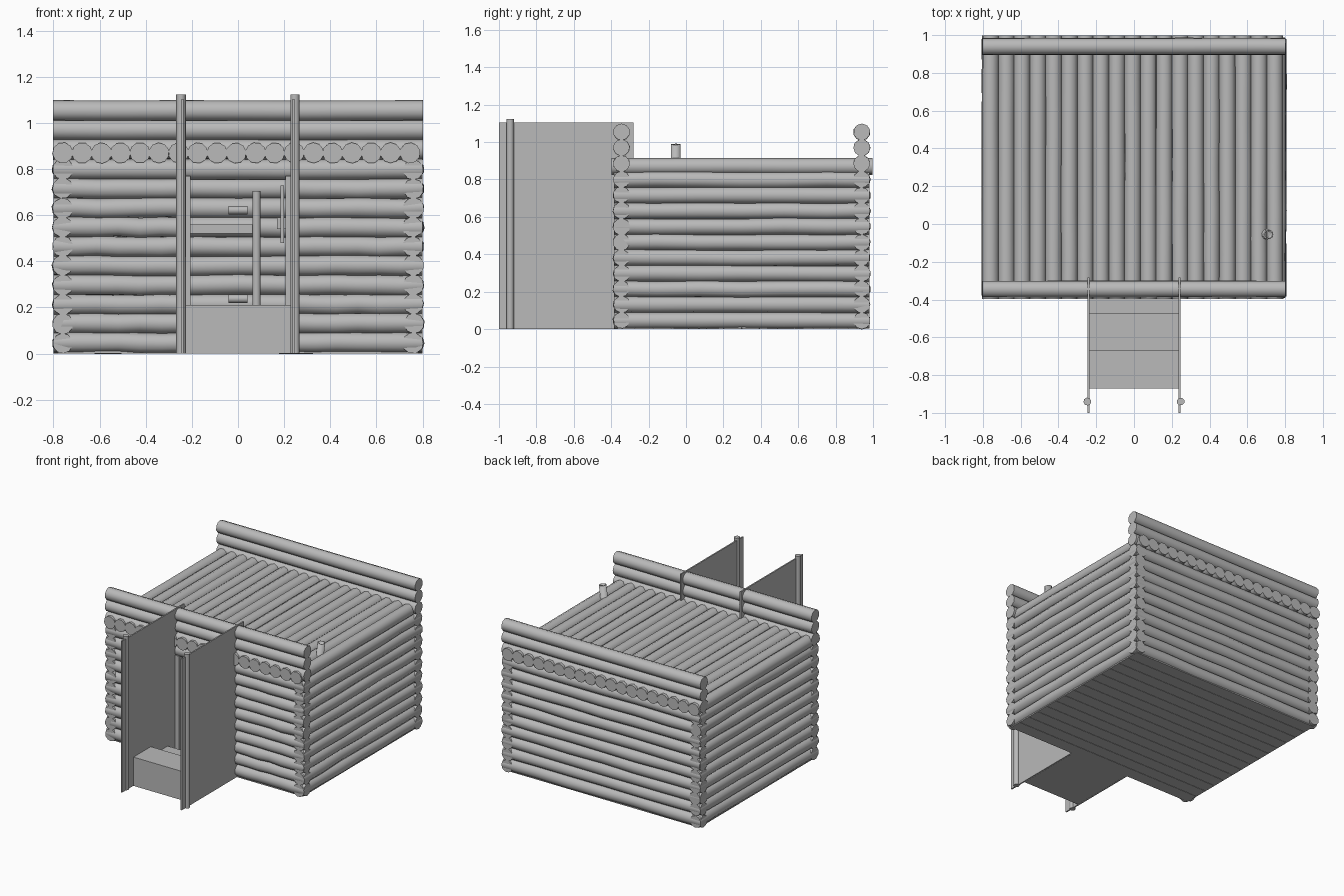
import bpy
import bmesh
import math
import random
from mathutils import Vector

random.seed(4)
cube = bpy.data.objects.get("Cube")
if cube:
    bpy.data.objects.remove(cube, do_unlink=True)

GREY = (0.487, 0.487, 0.487, 1)
grey = bpy.data.materials.new("plain grey")
grey.use_nodes = True
grey.diffuse_color = GREY
grey.node_tree.nodes["Principled BSDF"].inputs["Base Color"].default_value = GREY


def finish(name, bm):
    bmesh.ops.recalc_face_normals(bm, faces=bm.faces[:])
    mesh = bpy.data.meshes.new(name)
    bm.to_mesh(mesh)
    bm.free()
    mesh.materials.append(grey)
    obj = bpy.data.objects.new(name, mesh)
    bpy.context.collection.objects.link(obj)
    bpy.ops.object.select_all(action="DESELECT")
    obj.select_set(True)
    bpy.context.view_layer.objects.active = obj
    bpy.ops.object.shade_smooth_by_angle(angle=math.radians(46))
    return obj


def add_log(bm, start, end, radius, sides=10, wobble=0.003, rings=7):
    """Round log between two points with a slightly uneven trunk."""
    start, end = Vector(start), Vector(end)
    axis = (end - start).normalized()
    u = axis.orthogonal().normalized()
    v = axis.cross(u)
    turn = random.random()
    loops = []
    for i in range(rings):
        shift = u * random.uniform(-wobble, wobble) + v * random.uniform(-wobble, wobble)
        centre = start.lerp(end, i / (rings - 1)) + shift
        r = radius + random.uniform(-wobble, wobble) * 0.4
        loops.append([bm.verts.new(centre + r * (u * math.cos(a) + v * math.sin(a)))
                      for a in (math.tau * (k + turn) / sides for k in range(sides))])
    for a, b in zip(loops, loops[1:]):
        for k in range(sides):
            n = (k + 1) % sides
            bm.faces.new((a[k], a[n], b[n], b[k]))
    bm.faces.new(loops[0][::-1])
    bm.faces.new(loops[-1])


def logs(name, spans, radius=0.045, **options):
    bm = bmesh.new()
    for start, end in spans:
        add_log(bm, start, end, radius, **options)
    return finish(name, bm)


def boxes(name, bounds):
    """Boxes given as (x0, x1, y0, y1, z0, z1)."""
    bm = bmesh.new()
    for x0, x1, y0, y1, z0, z1 in bounds:
        cell = bmesh.ops.create_cube(bm, size=1)["verts"]
        for vert in cell:
            vert.co.x = x1 if vert.co.x > 0 else x0
            vert.co.y = y1 if vert.co.y > 0 else y0
            vert.co.z = z1 if vert.co.z > 0 else z0
    return finish(name, bm)


FRONT, BACK, SIDE, END = -0.345, 0.94, 0.76, 0.8
courses = [0.047 + 0.0835 * i for i in range(10)]

# Log walls, with the doorway left open below the top course
logs("back_wall", [((-END, BACK, z), (END, BACK, z)) for z in courses])
logs("front_wall", [((s * 0.238, FRONT, z), (s * END, FRONT, z))
                    for z in courses[:-1] for s in (-1, 1)])
logs("door_lintel", [((-END, FRONT, courses[-1]), (END, FRONT, courses[-1]))])
for s, name in ((1, "left_wall"), (-1, "right_wall")):
    logs(name, [((s * SIDE, -0.385, z), (s * SIDE, 0.98, z)) for z in courses])

# Roof of logs running front to back, with parapet logs across both ends
logs("roof_logs", [((-0.76 + 0.0836 * i, -0.397, 0.87), (-0.76 + 0.0836 * i, 0.997, 0.87))
                   for i in range(19)], radius=0.045, wobble=0.001)
for y, name in ((FRONT, "front_parapet"), (BACK, "back_parapet")):
    logs(name, [((-0.803, y, z), (0.803, y, z)) for z in (0.885, 0.97, 1.053)], wobble=0.001)

# Floor of narrow boards reaching under the walls
boxes("floor_boards", [(-0.78, 0.78, -0.365 + i * 0.0948, -0.273 + i * 0.0948, 0, 0.02)
                       for i in range(14)])

# Entrance: steps going down to the door, side panels, posts and door frame
boxes("entrance_steps", [(-0.235, 0.235, -0.87, -0.67, 0, 0.21),
                         (-0.235, 0.235, -0.67, -0.475, 0, 0.14),
                         (-0.235, 0.235, -0.475, -0.28, 0, 0.07)])
boxes("entrance_panels", [(s * 0.241 - 0.005, s * 0.241 + 0.005, -1, -0.282, 0, 1.105)
                          for s in (-1, 1)])
logs("entrance_posts", [((s * 0.247, -0.94, 0), (s * 0.247, -0.94, 1.123)) for s in (-1, 1)],
     radius=0.021, sides=8, wobble=0, rings=2)
boxes("door_frame", [(s * 0.222 - 0.016, s * 0.222 + 0.016, -0.388, -0.3, 0, 0.77)
                     for s in (-1, 1)])

# Bunk beds with pillows against the back wall
boxes("bunk_boards", [(-0.71, 0.07, 0.5, 0.89, z, z + 0.04) for z in (0.17, 0.52)])
logs("bunk_post", [((0.08, 0.49, 0.02), (0.08, 0.49, 0.705))],
     radius=0.018, sides=12, wobble=0, rings=2)
logs("bunk_pillows", [((-0.042, 0.7, z), (0.042, 0.7, z)) for z in (0.238, 0.622)],
     radius=0.018, sides=16, wobble=0, rings=2)

# Shelf with its upright on the other side of the doorway
boxes("wall_shelf", [(0.17, 0.4, 0.8, 0.9, 0.54, 0.59),
                     (0.185, 0.2, 0.78, 0.8, 0.48, 0.73)])

# Stove with a leaning open pipe through the roof
boxes("stove", [(0.5, 0.7, -0.16, 0.05, 0.02, 0.25)])
bm = bmesh.new()
add_log(bm, (0.62, -0.055, 0.25), (0.712, -0.055, 0.988), 0.026, sides=12, wobble=0, rings=2)
caps = [f for f in bm.faces if len(f.verts) > 4]
bmesh.ops.delete(bm, geom=caps, context="FACES_ONLY")
pipe = finish("stove_pipe", bm)
wall = pipe.modifiers.new("pipe wall", "SOLIDIFY")
wall.thickness = 0.007
wall.offset = -1
